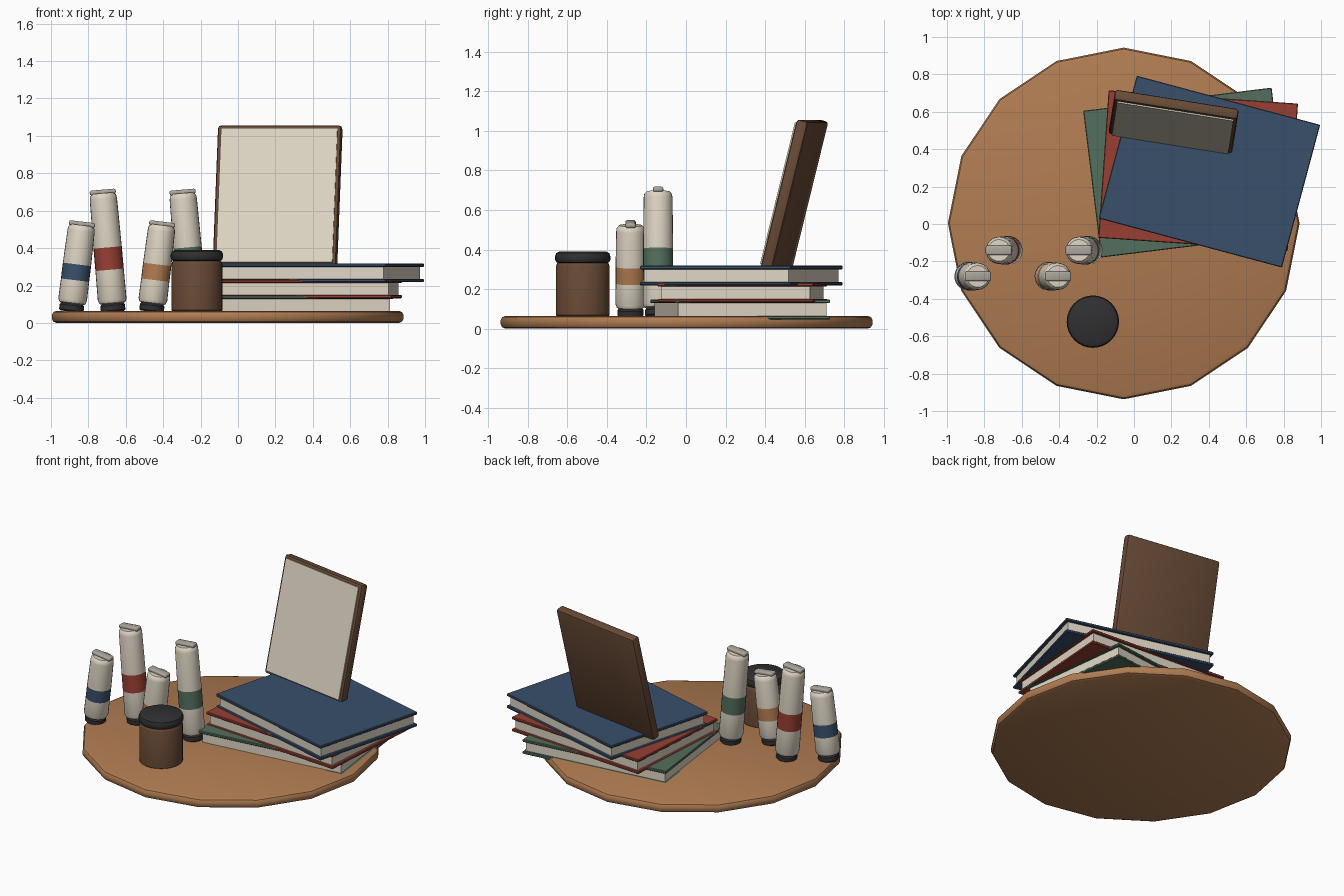
import bpy, bmesh, math
from mathutils import Matrix, Vector

if "Cube" in bpy.data.objects:
    bpy.data.objects.remove(bpy.data.objects["Cube"])


def material(name, rgb):
    """Flat material from 0-255 display values, stored as linear."""
    m = bpy.data.materials.new(name)
    m.diffuse_color = [((c / 255 + 0.055) / 1.055) ** 2.4 for c in rgb] + [1]
    m.use_nodes = True
    m.node_tree.nodes["Principled BSDF"].inputs["Base Color"].default_value = m.diffuse_color
    return m


WOOD = material("tan_wood", (176, 124, 82))
CREAM = material("cream", (222, 213, 196))
BLUE = material("navy_blue", (56, 80, 107))
RED = material("brick_red", (152, 64, 52))
GREEN = material("moss_green", (84, 110, 93))
DARK = material("charcoal", (48, 48, 50))
BROWN = material("dark_brown", (104, 74, 54))
GREY = material("warm_grey", (172, 167, 157))


def finish(name, bm, mats, matrix, angle=35):
    bmesh.ops.recalc_face_normals(bm, faces=bm.faces)
    mesh = bpy.data.meshes.new(name)
    bm.to_mesh(mesh)
    bm.free()
    for m in mats:
        mesh.materials.append(m)
    ob = bpy.data.objects.new(name, mesh)
    bpy.context.collection.objects.link(ob)
    ob.matrix_world = matrix
    bpy.ops.object.select_all(action='DESELECT')
    ob.select_set(True)
    bpy.context.view_layer.objects.active = ob
    bpy.ops.object.shade_smooth_by_angle(angle=math.radians(angle))
    return ob


def lathe(name, profile, mats, matrix, sides=32, band=None, angle=35):
    """Spin (radius, height) points; faces inside the band heights get slot 1."""
    bm = bmesh.new()
    rings = []
    for r, z in profile:
        rings.append([bm.verts.new((r * math.cos(a), r * math.sin(a), z))
                      for a in (2 * math.pi * i / sides for i in range(sides))])
    for lo, hi in zip(rings, rings[1:]):
        for i in range(sides):
            j = (i + 1) % sides
            f = bm.faces.new((lo[i], lo[j], hi[j], hi[i]))
            z = f.calc_center_median().z
            if band and band[0] < z < band[1]:
                f.material_index = 1
    bm.faces.new(rings[0][::-1])
    bm.faces.new(rings[-1])
    return finish(name, bm, mats, matrix, angle)


def box(name, size, mat, matrix, bevel=0.0, segments=2):
    bm = bmesh.new()
    bmesh.ops.create_cube(bm, size=1, matrix=Matrix.Diagonal((*size, 1)))
    if bevel:
        bmesh.ops.bevel(bm, geom=bm.edges[:], offset=bevel, segments=segments,
                        profile=0.5, affect='EDGES', clamp_overlap=True)
    return finish(name, bm, [mat], matrix)


def place(x, y, z, yaw=0, tilt_x=0, tilt_y=0):
    return (Matrix.Translation((x, y, z)) @ Matrix.Rotation(math.radians(yaw), 4, 'Z')
            @ Matrix.Rotation(math.radians(tilt_y), 4, 'Y')
            @ Matrix.Rotation(math.radians(tilt_x), 4, 'X'))


# Round board with sixteen sides and a softened rim
lathe("board", [(0.915, 0), (0.932, 0.007), (0.94, 0.022), (0.94, 0.043),
                (0.932, 0.058), (0.915, 0.065)], [WOOD], place(-0.055, 0.003, 0), sides=16, angle=30)

# Stack of three twisted books: two covers around a page block
for label, mat, x, y, z, yaw in (("green", GREEN, 0.28, 0.275, 0.047, 7),
                                 ("red", RED, 0.343, 0.285, 0.132, -4),
                                 ("blue", BLUE, 0.403, 0.28, 0.218, -15)):
    for part, dz in (("bottom_cover", 0.009), ("top_cover", 0.091)):
        box(label + "_" + part, (1.015, 0.79, 0.018), mat, place(x, y, z + dz, yaw), 0.004, 1)
    box(label + "_pages", (0.98, 0.755, 0.066), CREAM, place(x, y, z + 0.05, yaw))

# Leaning frame with a thin blank panel on its front
lean = place(0.212, 0.548, 0.675, -9, -14)
box("frame", (0.67, 0.06, 0.778), BROWN, lean, 0.016)
box("frame_panel", (0.63, 0.009, 0.738), CREAM, lean @ Matrix.Translation((0, -0.0335, 0)))

# Jar with a rounded lid
jar = place(-0.22, -0.522, 0.06)
lathe("jar", [(0.128, 0), (0.136, 0.008), (0.136, 0.255), (0.13, 0.27), (0.118, 0.28)],
      [BROWN], jar)
lathe("jar_lid", [(0.122, 0.27), (0.134, 0.276), (0.14, 0.29), (0.14, 0.306),
                  (0.134, 0.322), (0.118, 0.33)], [DARK], jar)

# Leaning paint tubes: cap, banded body and crimped end
for label, mat, x, y, length, tilt, band in (
        ("blue", BLUE, -0.892, -0.28, 0.48, 7, (0.17, 0.255)),
        ("red", RED, -0.667, -0.141, 0.65, -5, (0.225, 0.345)),
        ("tan", WOOD, -0.463, -0.28, 0.48, 7, (0.17, 0.255)),
        ("green", GREEN, -0.24, -0.141, 0.65, -5, (0.225, 0.345))):
    base = place(x, y, 0.06, tilt_y=tilt)
    lathe(label + "_tube_cap", [(0.058, 0), (0.066, 0.008), (0.066, 0.034), (0.058, 0.044)],
          [DARK], base, sides=24)
    b0, b1 = band
    lathe(label + "_tube_body",
          [(0.055, 0.04), (0.07, 0.048), (0.077, 0.065), (0.076, b0), (0.076, b1),
           (0.073, length - 0.045), (0.07, length - 0.027), (0.058, length - 0.014)],
          [CREAM, mat], base, sides=24, band=band)
    box(label + "_tube_crimp", (0.14, 0.052, 0.026), GREY,
        base @ Matrix.Translation((0, 0, length - 0.008)), 0.01, 3)
